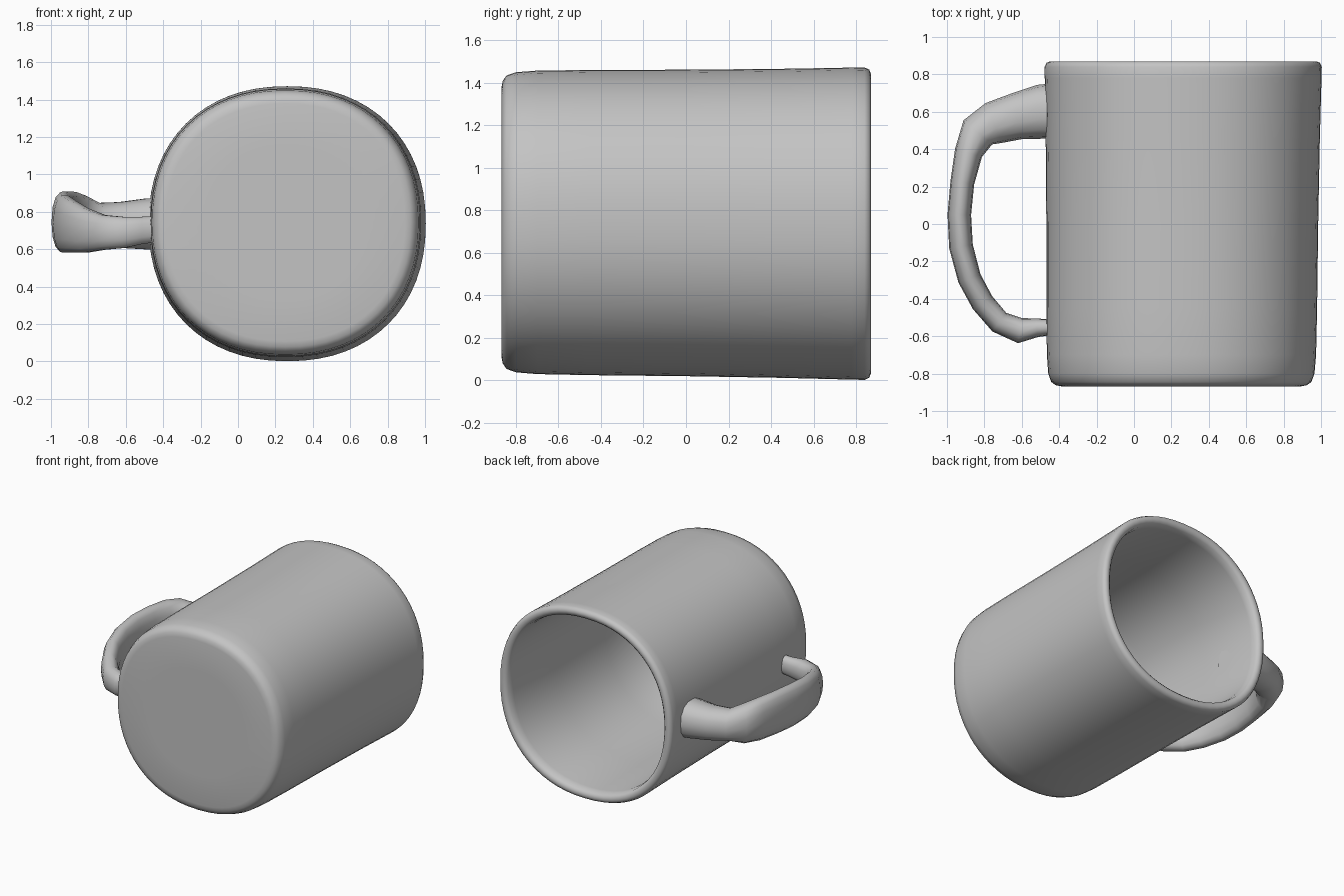
import bpy, bmesh, math
from mathutils import Vector

if "Cube" in bpy.data.objects:
    bpy.data.objects.remove(bpy.data.objects["Cube"])

clay = bpy.data.materials.new("grey clay")
clay.diffuse_color = (0.55, 0.55, 0.55, 1)
clay.use_nodes = True
clay.node_tree.nodes["Principled BSDF"].inputs["Base Color"].default_value = clay.diffuse_color


def rounded(t, p=2.2):
    """Point on a slightly squared unit circle."""
    c, s = math.cos(t), math.sin(t)
    return (math.copysign(abs(c) ** (2 / p), c), math.copysign(abs(s) ** (2 / p), s))


def loft(name, rings, start=None, end=None):
    """Skin rings of points; each end closes to a point or a flat cap."""
    bm = bmesh.new()
    loops = [[bm.verts.new(p) for p in ring] for ring in rings]
    n = len(loops[0])
    for a, b in zip(loops, loops[1:]):
        for i in range(n):
            j = (i + 1) % n
            bm.faces.new((a[i], a[j], b[j], b[i]))
    for loop, tip in ((loops[0], start), (loops[-1], end)):
        if tip is None:
            bm.faces.new(loop)
        else:
            v = bm.verts.new(tip)
            for i in range(n):
                bm.faces.new((loop[i], loop[(i + 1) % n], v))
    bmesh.ops.recalc_face_normals(bm, faces=bm.faces)
    me = bpy.data.meshes.new(name)
    bm.to_mesh(me)
    bm.free()
    me.materials.append(clay)
    ob = bpy.data.objects.new(name, me)
    bpy.context.collection.objects.link(ob)
    bpy.ops.object.select_all(action='DESELECT')
    ob.select_set(True)
    bpy.context.view_layer.objects.active = ob
    bpy.ops.object.shade_smooth_by_angle(angle=math.radians(50))
    return ob


# Cup lying on its side: outside from base to rim, then inside down to the floor
profile = [(-0.868, 0.40), (-0.868, 0.635), (-0.862, 0.665), (-0.845, 0.69),
           (-0.80, 0.706), (-0.70, 0.714), (-0.45, 0.718), (0.0, 0.721),
           (0.45, 0.727), (0.78, 0.734), (0.84, 0.735), (0.862, 0.725),
           (0.87, 0.705), (0.866, 0.685), (0.85, 0.668), (0.80, 0.66),
           (0.30, 0.652), (-0.30, 0.642), (-0.62, 0.63), (-0.72, 0.60),
           (-0.765, 0.54), (-0.78, 0.40)]
SIDES = 64
cup_rings = []
for y, r in profile:
    ring = []
    for i in range(SIDES):
        u, v = rounded(2 * math.pi * i / SIDES)
        ring.append((0.258 + 0.006 * y + u * r * 1.008, y, 0.74 - 0.004 * y + v * r))
    cup_rings.append(ring)
loft("cup", cup_rings, (0.258, -0.866, 0.74), (0.258, -0.782, 0.74))

# Handle: x, y, z of the centre line, half thickness, half width
path = [(-0.40, 0.605, 0.735, 0.15, 0.145), (-0.50, 0.60, 0.735, 0.145, 0.138),
        (-0.63, 0.575, 0.73, 0.125, 0.125), (-0.75, 0.54, 0.735, 0.115, 0.115),
        (-0.835, 0.49, 0.745, 0.10, 0.145), (-0.885, 0.38, 0.75, 0.075, 0.16),
        (-0.918, 0.22, 0.75, 0.064, 0.163), (-0.934, 0.05, 0.745, 0.063, 0.163),
        (-0.925, -0.12, 0.735, 0.064, 0.155), (-0.88, -0.29, 0.72, 0.063, 0.14),
        (-0.81, -0.42, 0.70, 0.062, 0.12), (-0.72, -0.525, 0.69, 0.062, 0.095),
        (-0.61, -0.57, 0.69, 0.068, 0.085), (-0.52, -0.555, 0.70, 0.05, 0.075),
        (-0.42, -0.55, 0.71, 0.04, 0.07)]
handle_rings = []
for k, (x, y, z, thick, wide) in enumerate(path):
    a, b = path[max(k - 1, 0)], path[min(k + 1, len(path) - 1)]
    tangent = Vector((b[0] - a[0], b[1] - a[1], 0)).normalized()
    side = Vector((tangent.y, -tangent.x, 0))
    ring = []
    for i in range(14):
        u, v = rounded(2 * math.pi * i / 14, 2.3)
        ring.append(Vector((x, y, z)) + side * u * thick + Vector((0, 0, v * wide)))
    handle_rings.append(ring)
loft("handle", handle_rings)
